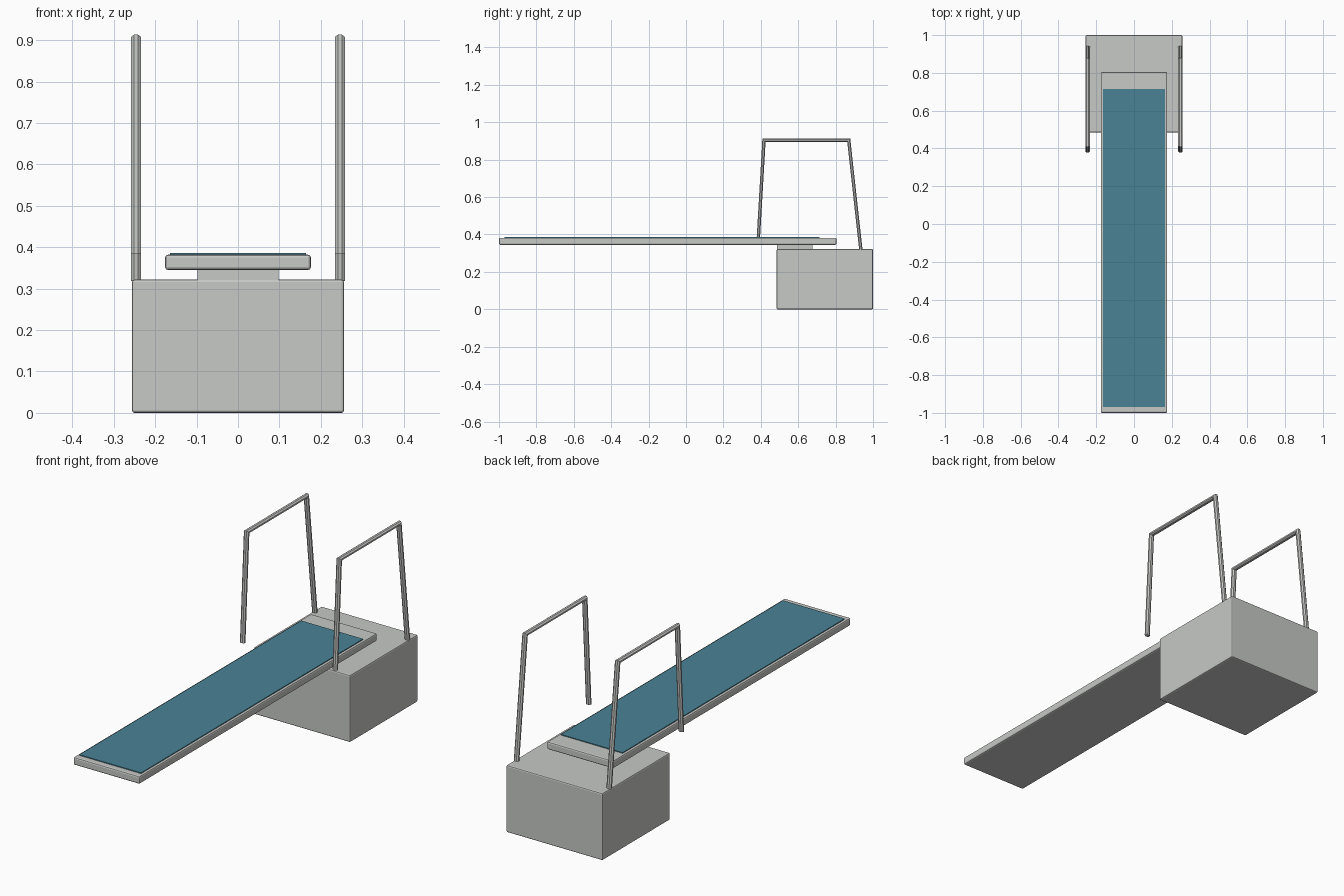
import bpy, bmesh, math
from mathutils import Vector

if "Cube" in bpy.data.objects:
    bpy.data.objects.remove(bpy.data.objects["Cube"])


def material(name, color):
    m = bpy.data.materials.new(name)
    m.diffuse_color = (*color, 1)
    m.use_nodes = True
    m.node_tree.nodes["Principled BSDF"].inputs["Base Color"].default_value = m.diffuse_color
    return m


GREY = material("light grey", (0.57, 0.585, 0.565))
TEAL = material("teal", (0.07, 0.225, 0.30))


def finish(name, bm, mat):
    bmesh.ops.recalc_face_normals(bm, faces=bm.faces)
    me = bpy.data.meshes.new(name)
    bm.to_mesh(me)
    bm.free()
    me.materials.append(mat)
    ob = bpy.data.objects.new(name, me)
    bpy.context.collection.objects.link(ob)
    return ob


def box(name, lo, hi, mat, bevel=0.0):
    lo, hi = Vector(lo), Vector(hi)
    bm = bmesh.new()
    bmesh.ops.create_cube(bm, size=1)
    for v in bm.verts:
        v.co = (lo + hi) / 2 + v.co * (hi - lo)
    if bevel:
        bmesh.ops.bevel(bm, geom=bm.edges[:], offset=bevel, segments=2,
                        profile=0.5, affect='EDGES')
    return finish(name, bm, mat)


def rail(name, x, path, rx, rt, sides=8):
    """Sweep a flat-sided tube along a y-z path, mitred at the corners."""
    pts = [Vector((0, y, z)) for y, z in path]
    bm = bmesh.new()
    rings = []
    for i, p in enumerate(pts):
        if i == 0:
            across = Vector((0, -rt, 0))       # feet are cut level
        elif i == len(pts) - 1:
            across = Vector((0, rt, 0))
        else:
            a = (p - pts[i - 1]).normalized()
            b = (pts[i + 1] - p).normalized()
            n1, n2 = Vector((0, -a.z, a.y)), Vector((0, -b.z, b.y))
            m = (n1 + n2).normalized()
            across = m * rt / m.dot(n1)
        ring = []
        for k in range(sides):
            t = 2 * math.pi * (k + 0.5) / sides
            s = 1 / math.cos(math.pi / sides)
            ring.append(bm.verts.new(p + Vector((x + rx * s * math.cos(t), 0, 0))
                                     + across * s * math.sin(t)))
        rings.append(ring)
    for r, q in zip(rings, rings[1:]):
        for k in range(sides):
            j = (k + 1) % sides
            bm.faces.new((r[k], r[j], q[j], q[k]))
    bm.faces.new(rings[0])
    bm.faces.new(rings[-1])
    return finish(name, bm, GREY)


# Concrete base and the short support under the board
box("base", (-0.256, 0.485, 0), (0.256, 1.0, 0.322), GREY, 0.006)
box("board_support", (-0.098, 0.487, 0.315), (0.098, 0.675, 0.352), GREY)

# Diving board with its non-slip mat
box("board", (-0.176, -1.0, 0.345), (0.176, 0.805, 0.382), GREY, 0.007)
box("mat", (-0.164, -0.97, 0.378), (0.164, 0.715, 0.386), TEAL)

# Handrails: front foot hangs beside the board, rear foot stands on the base
RAIL_PATH = [(0.387, 0.385), (0.417, 0.904), (0.870, 0.904), (0.935, 0.318)]
for side, x in (("left", -0.246), ("right", 0.246)):
    rail(side + "_handrail", x, RAIL_PATH, 0.012, 0.009)
